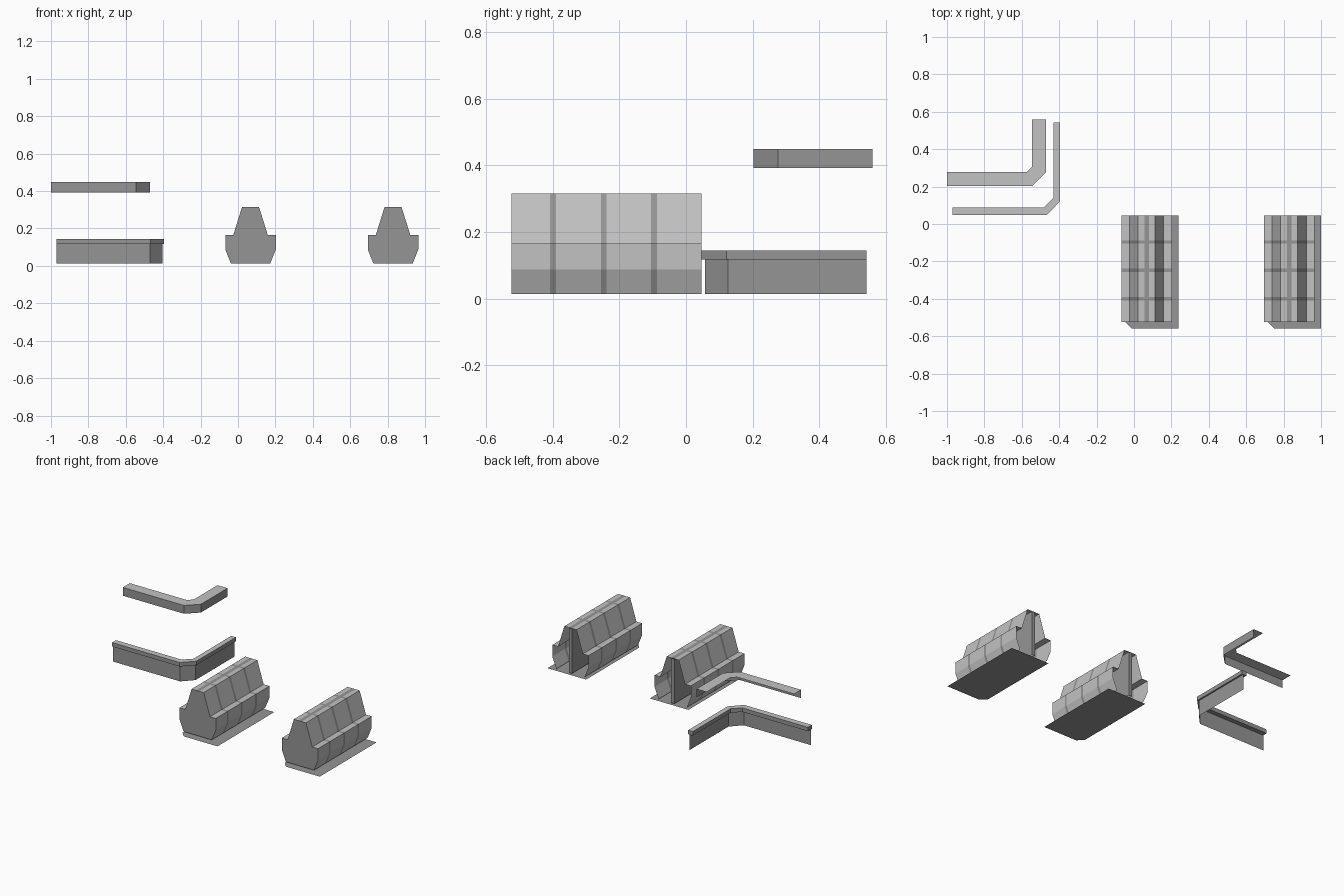
import bpy

if "Cube" in bpy.data.objects:
    bpy.data.objects.remove(bpy.data.objects["Cube"])

def material(name, v):
    m = bpy.data.materials.new(name)
    m.diffuse_color = (v, v, v, 1)
    m.use_nodes = True
    m.node_tree.nodes["Principled BSDF"].inputs["Base Color"].default_value = m.diffuse_color
    return m

LIGHT = material("light_grey", 0.54)
DARK = material("dark_grey", 0.30)

def add_mesh(name, verts, faces, mats):
    me = bpy.data.meshes.new(name)
    me.from_pydata(verts, [], faces)
    me.materials.append(LIGHT)
    me.materials.append(DARK)
    for p, m in zip(me.polygons, mats):
        p.material_index = m
    ob = bpy.data.objects.new(name, me)
    bpy.context.collection.objects.link(ob)
    return ob

def loft(name, rows, rule, caps=False):
    """Bridge successive rows of points; rule(row, column) gives the material."""
    n = len(rows[0])
    verts = [p for r in rows for p in r]
    faces, mats = [], []
    for r in range(len(rows) - 1):
        for c in range(n - 1):
            a = r * n + c
            faces.append((a, a + 1, a + n + 1, a + n))
            mats.append(rule(r, c))
    if caps:
        k = len(rows) - 1
        faces += [[r * n for r in range(k)],
                  [r * n + n - 1 for r in reversed(range(k))]]
        mats += [1, 1]
    return add_mesh(name, verts, faces, mats)

def at(path, z):
    return [(x, y, z) for x, y in path]

# Shelf unit: symmetric stepped cross-section, open at the back
half = [(-.105, .013), (-.135, .088), (-.135, .166),
        (-.092, .166), (-.045, .316), (-.012, .316)]
profile = half + [(-x, z) for x, z in reversed(half)]
Y0, Y1 = -.525, .046
stations = [Y0, -.408, -.391, -.256, -.239, -.105, -.087, Y1]

def shelf_unit(cx, tag):
    # shell with dark divider bands and a dark centre spine
    rows = [[(cx + x, y, z) for x, z in profile] for y in stations]
    loft("shelf_shell_" + tag, rows,
         lambda r, c: 1 if r % 2 or c == 5 else 0)
    # flat front end panel
    front = [(cx + x, Y0, z) for x, z in reversed(profile)]
    add_mesh("end_panel_" + tag, front, [range(len(front))], [1])
    # upright spine inside
    w, z0, z1 = .012, .013, .314
    ring = [(-w, z0), (-w, z1), (w, z1), (w, z0)]
    spine = [(cx + x, y, z) for y in (Y0 + .002, Y1) for x, z in ring]
    add_mesh("spine_" + tag, spine,
             [(0, 1, 5, 4), (2, 3, 7, 6), (4, 5, 6, 7)], [1] * 3)
    # floor sheet with one cut corner
    floor = [(-.117, Y1), (-.117, -.520), (-.080, -.558), (.171, -.558), (.171, Y1)]
    add_mesh("floor_sheet_" + tag, [(cx + x, y, 0) for x, y in floor],
             [range(5)], [1])

shelf_unit(.067, "left")
shelf_unit(.829, "right")

# Upper corner canopy: top sheet and outer fascia
outer = [(-1, .203), (-.545, .203), (-.47, .277), (-.47, .56)]
inner = [(-1, .277), (-.575, .277), (-.545, .307), (-.545, .56)]
loft("canopy", [at(outer, .393), at(outer, .449), at(inner, .449)],
     lambda r, c: 1 - r)

# Lower corner counter: trim rail on a thin wall
outer = [(-.97, .047), (-.467, .047), (-.395, .122), (-.395, .542)]
inner = [(-.97, .088), (-.482, .088), (-.43, .140), (-.43, .542)]
wall = [(-.97, .057), (-.471, .057), (-.405, .126), (-.405, .542)]
loft("counter_trim",
     [at(outer, .118), at(outer, .145), at(inner, .145), at(inner, .118), at(outer, .118)],
     lambda r, c: 0 if r == 1 else 1, caps=True)
loft("counter_wall", [at(wall, .013), at(wall, .118)], lambda r, c: 1)
